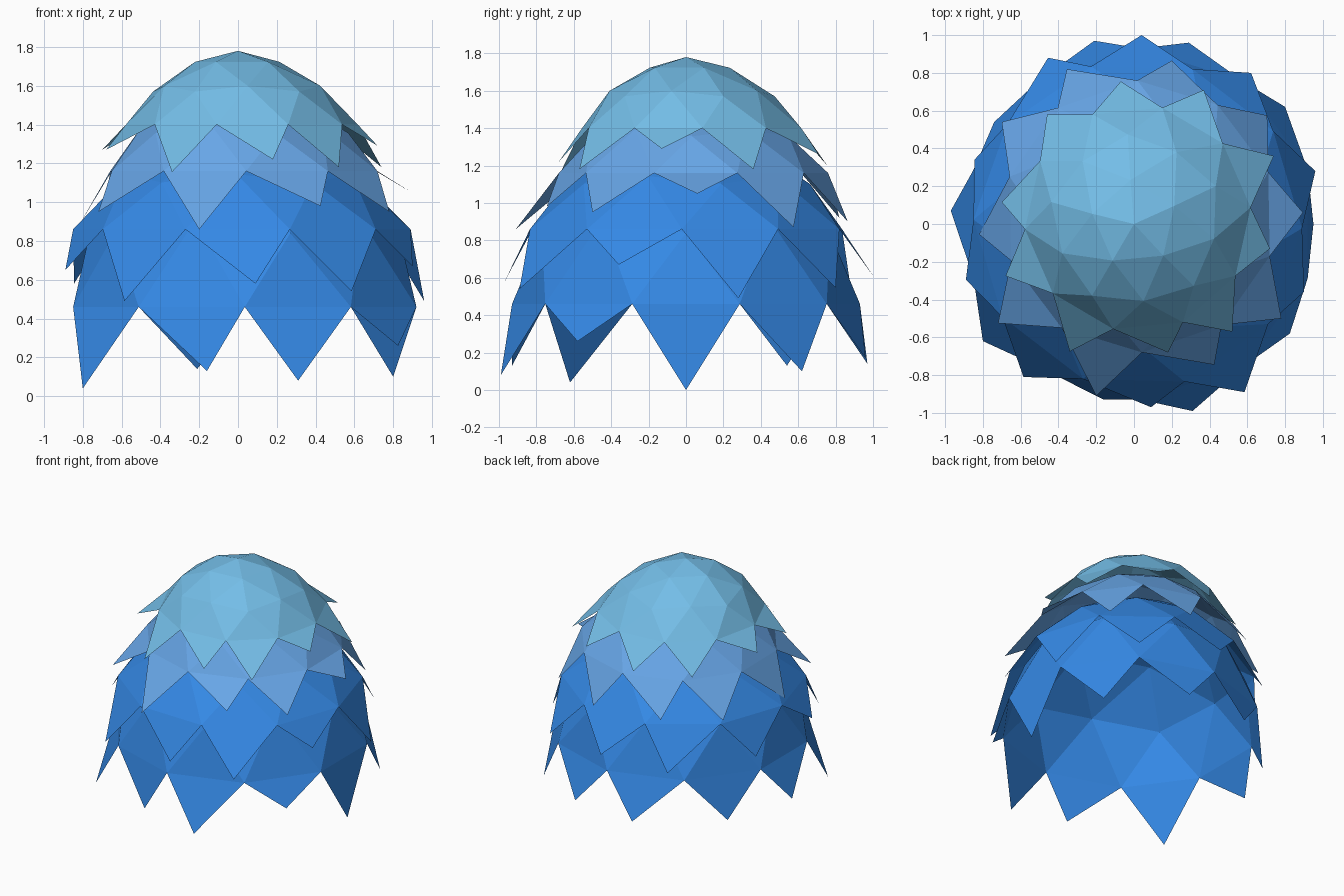
import bpy, bmesh, math

if "Cube" in bpy.data.objects:
    bpy.data.objects.remove(bpy.data.objects["Cube"])


def material(name, rgb):
    m = bpy.data.materials.new(name)
    m.diffuse_color = (*rgb, 1)
    m.use_nodes = True
    m.node_tree.nodes["Principled BSDF"].inputs["Base Color"].default_value = m.diffuse_color
    return m


pale = material("pale blue", (0.18, 0.53, 0.83))
mid = material("mid blue", (0.14, 0.39, 0.82))
deep = material("deep blue", (0.035, 0.25, 0.79))


def leaf_tier(name, mat, centre, radius, z, height, taper, turn, tips):
    """Upper half of a squashed icosphere with ten ragged leaf points below its rim.
    Tips run counter-clockwise, the first one at the turn angle."""
    bm = bmesh.new()
    bmesh.ops.create_icosphere(bm, subdivisions=2, radius=1)
    bmesh.ops.delete(bm, geom=[v for v in bm.verts if v.co.z < -0.6], context='VERTS')
    # open the gaps between neighbouring leaf points
    gaps = [f for f in bm.faces if sum(v.co.z < -0.3 for v in f.verts) > 1]
    bmesh.ops.delete(bm, geom=gaps, context='FACES')
    for v in bm.verts:
        a = math.atan2(v.co.y, v.co.x)
        if v.co.z < -0.3:                       # leaf points
            v.co = tips[round(math.degrees(a) / 36) % 10]
        else:                                   # dome and rim
            r = math.hypot(v.co.x, v.co.y) * radius * (1 - taper * v.co.z)
            a += math.radians(turn)
            k = 1 - max(v.co.z, 0)              # crown stays on the axis
            v.co = (centre[0] * k + r * math.cos(a),
                    centre[1] * k + r * math.sin(a), z + height * v.co.z)
    me = bpy.data.meshes.new(name)
    bm.to_mesh(me)
    bm.free()
    me.materials.append(mat)
    bpy.context.collection.objects.link(bpy.data.objects.new(name, me))


# Crown
leaf_tier("top_leaves", pale, (0.02, 0.03), 0.60, 1.40, 0.38, 0.32, 23.5, [
    (.74, .36, 1.18), (.37, .71, 1.26), (-.07, .755, 1.20), (-.46, .58, 1.19),
    (-.70, .115, 1.27), (-.68, -.275, 1.27), (-.34, -.675, 1.155),
    (.18, -.68, 1.22), (.52, -.57, 1.18), (.72, -.13, 1.29)])

# Second tier
leaf_tier("upper_leaves", mid, (0.03, 0.04), 0.72, 1.16, 0.44, 0.32, 1, [
    (.895, .06, 1.05), (.705, .575, .87), (.20, .865, .90), (-.355, .82, .92),
    (-.70, .54, .90), (-.82, -.055, .88), (-.72, -.525, .95),
    (-.20, -.91, .86), (.425, -.745, .98), (.78, -.50, .95)])

# Third tier
leaf_tier("lower_leaves", deep, (0.02, 0.0), 0.87, 0.86, 0.54, 0.33, 16.5, [
    (.96, .28, .49), (.62, .80, .545), (.04, 1.0, .61), (-.455, .88, .55),
    (-.845, .34, .58), (-.89, -.295, .65), (-.585, -.81, .49),
    (.09, -.97, .58), (.585, -.89, .54), (.90, -.36, .67)])

# Bottom skirt
leaf_tier("skirt_leaves", deep, (0.035, 0.0), 0.93, 0.46, 0.85, 0.06, 0, [
    (.95, 0, 0), (.80, .62, .10), (.29, .96, .17), (-.21, .97, .14),
    (-.74, .54, .13), (-.97, .07, .18), (-.80, -.62, .04),
    (-.16, -.93, .13), (.31, -.99, .08), (.825, -.58, .26)])
